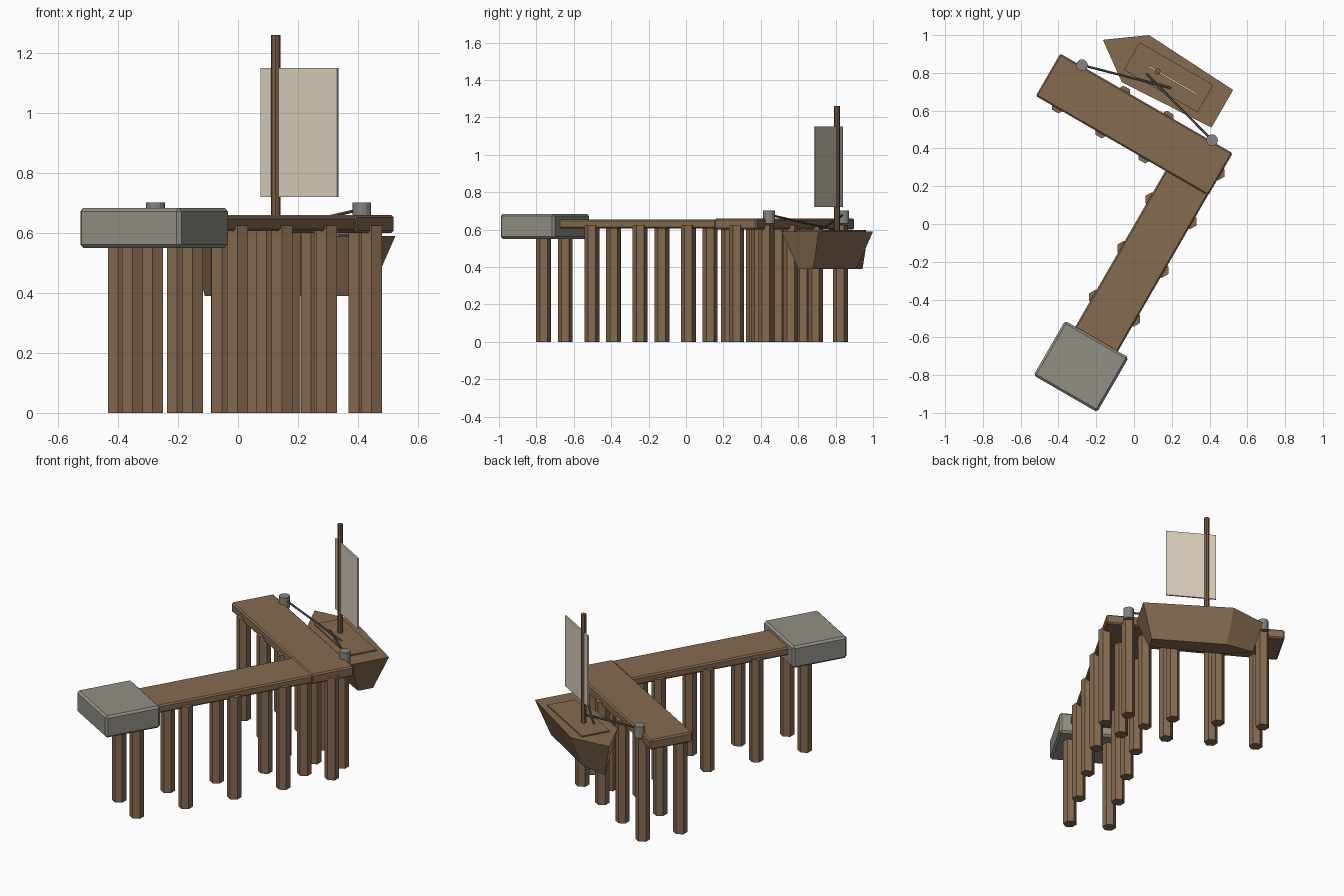
import bpy, bmesh, math
from mathutils import Vector, Matrix

if "Cube" in bpy.data.objects:
    bpy.data.objects.remove(bpy.data.objects["Cube"])

# Layout frame: u runs along the walkway (60 degrees), v across it
ROT = Matrix.Rotation(math.radians(60), 4, 'Z')


def mat(name, rgb):
    m = bpy.data.materials.new(name)
    m.diffuse_color = (*rgb, 1)
    m.use_nodes = True
    m.node_tree.nodes["Principled BSDF"].inputs["Base Color"].default_value = m.diffuse_color
    return m


WOOD = mat("weathered wood", (0.235, 0.145, 0.080))
MAST = mat("mast wood", (0.195, 0.110, 0.058))
STONE = mat("stone grey", (0.290, 0.275, 0.235))
IRON = mat("iron grey", (0.235, 0.235, 0.215))
ROPE = mat("rope grey", (0.110, 0.110, 0.100))
SAIL = mat("sail cream", (0.680, 0.610, 0.480))


def P(u, v, z):
    return ROT @ Vector((u, v, z))


def finish(name, bm, m, bevel=0):
    bmesh.ops.recalc_face_normals(bm, faces=bm.faces)
    me = bpy.data.meshes.new(name)
    bm.to_mesh(me)
    bm.free()
    me.materials.append(m)
    ob = bpy.data.objects.new(name, me)
    bpy.context.collection.objects.link(ob)
    if bevel:
        b = ob.modifiers.new("bevel", 'BEVEL')
        b.width = bevel
        b.segments = 1
    return ob


def loft(name, bottom, top, m, bevel=0):
    """Closed solid between two matching rings of points."""
    bm = bmesh.new()
    a = [bm.verts.new(p) for p in bottom]
    b = [bm.verts.new(p) for p in top]
    n = len(a)
    bm.faces.new(a[::-1])
    bm.faces.new(b)
    for i in range(n):
        j = (i + 1) % n
        bm.faces.new((a[i], a[j], b[j], b[i]))
    return finish(name, bm, m, bevel)


def box(name, u0, u1, v0, v1, z0, z1, m, bevel=0):
    c = [(u0, v0), (u1, v0), (u1, v1), (u0, v1)]
    return loft(name, [P(*p, z0) for p in c], [P(*p, z1) for p in c], m, bevel)


def rod(name, a, b, r, n, m):
    """Prism of n sides between two world points, first corner toward y."""
    d = (b - a).normalized()
    x = Vector((0, 1, 0))
    x = (x - d * x.dot(d)).normalized()
    y = d.cross(x)
    off = [x * r * math.cos(2 * math.pi * i / n) + y * r * math.sin(2 * math.pi * i / n)
           for i in range(n)]
    return loft(name, [a + o for o in off], [b + o for o in off], m)


# Decks and shore block
box("walkway_deck", -0.70, 0.335, -0.263, -0.003, 0.606, 0.655, WOOD, 0.008)
box("pier_head_deck", 0.327, 0.586, -0.265, 0.789, 0.600, 0.660, WOOD, 0.008)
box("shore_block", -0.960, -0.626, -0.329, 0.060, 0.550, 0.684, STONE, 0.012)

# Hexagonal piles under the walkway and the head
piles = [(-0.735 + 0.298 * i, v) for i in range(5) for v in (-0.250, -0.018)]
piles += [(u, v) for u in (0.342, 0.572) for v in (-0.136, 0.129, 0.394, 0.659)]
for i, (u, v) in enumerate(piles):
    rod(f"pile_{i + 1}", P(u, v, 0), P(u, v, 0.625), 0.040, 6, WOOD)

# Bollards with mooring ropes crossing to the boat
for i, (v, end) in enumerate(((0.659, 0.190), (-0.136, 0.342))):
    rod(f"bollard_{i + 1}", P(0.591, v, 0.632), P(0.591, v, 0.702), 0.031, 12, IRON)
    rod(f"mooring_rope_{i + 1}", P(0.591, v, 0.680), P(0.722, end, 0.598), 0.006, 6, ROPE)

# Boat hull: pointed bow, narrow keel floor
U0, V0 = 0.762, 0.265
outline = [(-0.115, -0.365), (0.115, -0.365), (0.144, 0.166), (0, 0.365), (-0.144, 0.166)]
loft("boat_hull",
     [P(U0 + u * 0.40, V0 + v * 0.83, 0.390) for u, v in outline],
     [P(U0 + u, V0 + v, 0.590) for u, v in outline], WOOD)
box("boat_deck_panel", 0.680, 0.848, 0.004, 0.455, 0.588, 0.598, WOOD)

# Mast and sail
rod("mast", P(U0, 0.295, 0.590), P(U0, 0.295, 1.260), 0.016, 8, MAST)
box("sail", 0.757, 0.767, 0.055, 0.350, 0.720, 1.150, SAIL)
